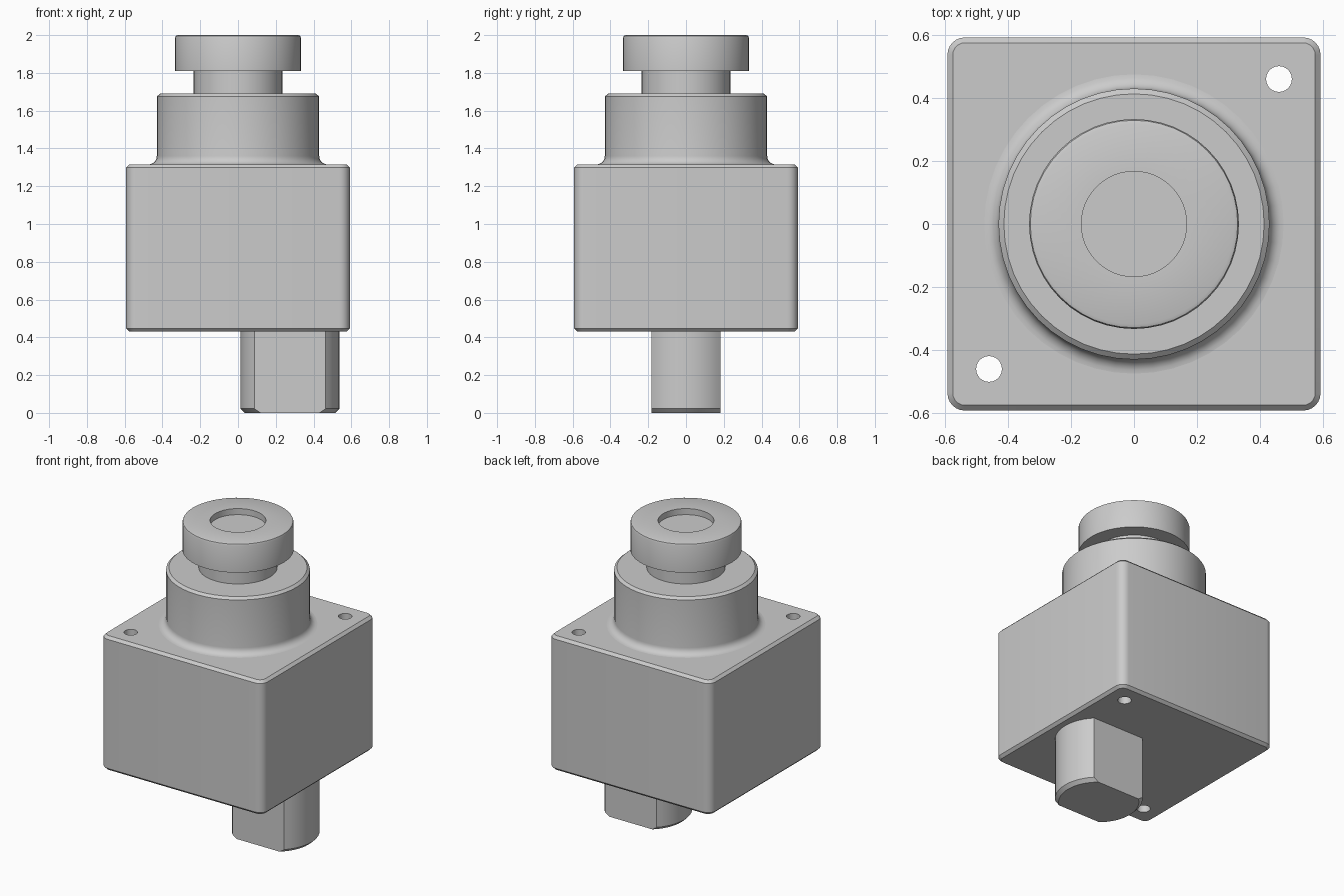
import bpy, bmesh, math

if "Cube" in bpy.data.objects:
    bpy.data.objects.remove(bpy.data.objects["Cube"])

grey = bpy.data.materials.new("plain grey")
grey.use_nodes = True
grey.diffuse_color = (0.6, 0.6, 0.6, 1)
grey.node_tree.nodes["Principled BSDF"].inputs["Base Color"].default_value = (0.6, 0.6, 0.6, 1)


def add_object(name, bm):
    bmesh.ops.recalc_face_normals(bm, faces=bm.faces)
    mesh = bpy.data.meshes.new(name)
    bm.to_mesh(mesh)
    bm.free()
    mesh.materials.append(grey)
    obj = bpy.data.objects.new(name, mesh)
    bpy.context.collection.objects.link(obj)
    return obj


def activate(obj):
    bpy.ops.object.select_all(action="DESELECT")
    obj.select_set(True)
    bpy.context.view_layer.objects.active = obj


def smooth(obj):
    activate(obj)
    bpy.ops.object.shade_smooth_by_angle(angle=math.radians(32))


def boolean(obj, cutter, operation):
    mod = obj.modifiers.new("cut", "BOOLEAN")
    mod.object, mod.operation, mod.solver = cutter, operation, "EXACT"
    activate(obj)
    bpy.ops.object.modifier_apply(modifier=mod.name)
    bpy.data.objects.remove(cutter)


def box(size, z):
    bm = bmesh.new()
    bmesh.ops.create_cube(bm, size=1)
    bmesh.ops.scale(bm, vec=size, verts=bm.verts)
    bmesh.ops.translate(bm, vec=(0, 0, z), verts=bm.verts)
    return bm


def turned(name, profile, centre=(0, 0), sides=48):
    """Closed solid from (radius, height) points, bottom to top."""
    bm = bmesh.new()
    rings = [[bm.verts.new((centre[0] + r * math.cos(math.tau * i / sides),
                            centre[1] + r * math.sin(math.tau * i / sides), z))
              for i in range(sides)] for r, z in profile]
    for low, high in zip(rings, rings[1:]):
        for i in range(sides):
            j = (i + 1) % sides
            bm.faces.new((low[i], low[j], high[j], high[i]))
    bm.faces.new(rings[0][::-1])
    bm.faces.new(rings[-1])
    return add_object(name, bm)


# Block: rounded upright corners, then chamfered rims
bottom, top, half = 0.43, 1.315, 0.592
bm = box((2 * half, 2 * half, top - bottom), (top + bottom) / 2)
upright = [e for e in bm.edges if abs(e.verts[0].co.z - e.verts[1].co.z) > 0.1]
bmesh.ops.bevel(bm, geom=upright, offset=0.055, segments=6, profile=0.5, affect="EDGES")
rims = [e for e in bm.edges if abs(e.verts[0].co.z - e.verts[1].co.z) < 0.001]
bmesh.ops.bevel(bm, geom=rims, offset=0.017, segments=1, affect="EDGES")
body = add_object("body_block", bm)

# Two screw holes on opposite corners
for side in (1, -1):
    boolean(body, turned("hole_cutter", [(0.041, 0.3), (0.041, 1.5)],
                         (0.46 * side, 0.46 * side), 24), "DIFFERENCE")
smooth(body)

# Collar with a filleted foot and a chamfered top
fillet = 0.045
foot = [(0.43 + fillet * (1 - math.sin(a)), top + fillet * (1 - math.cos(a)))
        for a in (math.pi / 2 * i / 6 for i in range(7))]
smooth(turned("collar", [(0.475, top - 0.02)] + foot + [(0.43, 1.675), (0.413, 1.69)]))

# Neck and button head with a shallow recess
smooth(turned("neck", [(0.235, 1.67), (0.235, 1.83)]))
smooth(turned("button_head", [(0.333, 1.81), (0.333, 1.985), (0.329, 1.996), (0.318, 2.0),
                              (0.167, 2.0), (0.167, 1.96)]))

# Off-centre locating pin: chamfered round bar with two flats
pin = turned("locating_pin", [(0.24, 0), (0.262, 0.022), (0.262, 0.45)], (0.275, 0))
boolean(pin, add_object("flat_cutter", box((2, 0.364, 2), 0.5)), "INTERSECT")
smooth(pin)
